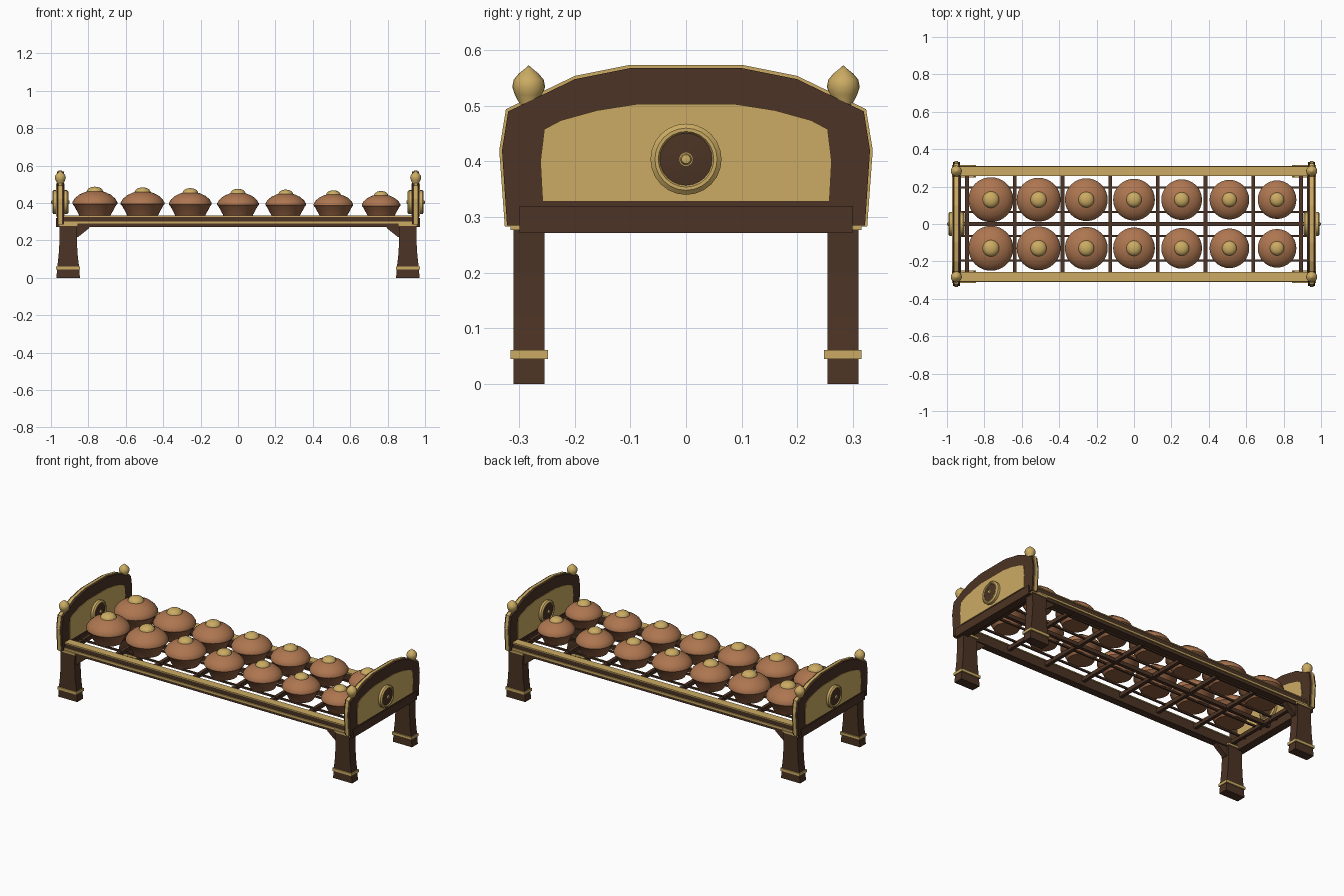
import bpy, bmesh, math
from mathutils import Matrix

if "Cube" in bpy.data.objects:
    bpy.data.objects.remove(bpy.data.objects["Cube"])

def mat(name, c):
    m = bpy.data.materials.new(name)
    m.diffuse_color = (*c, 1)
    m.use_nodes = True
    m.node_tree.nodes["Principled BSDF"].inputs["Base Color"].default_value = m.diffuse_color
    return m

WOOD = mat("dark wood", (0.072, 0.034, 0.018))
GOLD = mat("gold", (0.60, 0.41, 0.125))
COPPER = mat("copper", (0.42, 0.18, 0.08))
BRONZE = mat("dark bronze", (0.27, 0.11, 0.05))

def finish(bm, name, mats, smooth=False):
    bmesh.ops.recalc_face_normals(bm, faces=bm.faces)
    me = bpy.data.meshes.new(name)
    bm.to_mesh(me)
    bm.free()
    for m in mats:
        me.materials.append(m)
    ob = bpy.data.objects.new(name, me)
    bpy.context.collection.objects.link(ob)
    if smooth:
        bpy.ops.object.select_all(action='DESELECT')
        ob.select_set(True)
        bpy.context.view_layer.objects.active = ob
        bpy.ops.object.shade_smooth_by_angle(angle=math.radians(35))
    return ob

def box(name, x, y, z, m):
    bm = bmesh.new()
    bmesh.ops.create_cube(bm, size=1)
    for v in bm.verts:
        v.co = [(a + b) / 2 + c * (b - a) for (a, b), c in zip((x, y, z), v.co)]
    return finish(bm, name, [m])

def extrude(name, pts, axis, lo, hi, m):
    """Prism: pts are (y,z) for axis x, (x,z) for axis y."""
    bm = bmesh.new()
    put = (lambda p, d: (d, *p)) if axis == 'x' else (lambda p, d: (p[0], d, p[1]))
    a = [bm.verts.new(put(p, lo)) for p in pts]
    b = [bm.verts.new(put(p, hi)) for p in pts]
    bm.faces.new(a)
    bm.faces.new(b[::-1])
    n = len(pts)
    for i in range(n):
        bm.faces.new((a[i], a[(i + 1) % n], b[(i + 1) % n], b[i]))
    return finish(bm, name, [m])

def lathe(name, prof, loc, mats, bands=None, n=32, rot=None):
    """Revolve (r,z) points; bands gives the material slot of each segment."""
    bm = bmesh.new()
    rings = []
    for r, z in prof:
        if r == 0:
            rings.append([bm.verts.new((0, 0, z))] * n)
        else:
            rings.append([bm.verts.new((r * math.cos(2 * math.pi * i / n),
                                        r * math.sin(2 * math.pi * i / n), z)) for i in range(n)])
    for k, (p, q) in enumerate(zip(rings, rings[1:])):
        for i in range(n):
            j = (i + 1) % n
            f = bm.faces.new(list(dict.fromkeys((p[i], p[j], q[j], q[i]))))
            f.material_index = bands[k] if bands else 0
    if rot:
        bm.transform(rot)
    bm.transform(Matrix.Translation(loc))
    return finish(bm, name, mats, True)

def mirrored(half):
    """Close a right-hand half outline (bottom to top) across y = 0."""
    return half + [(-y, z) for y, z in reversed(half)]

PANEL = [(0.322, 0.285), (0.331, 0.42), (0.32, 0.49), (0.2, 0.548), (0.1, 0.568)]
RIM = [(0.326, 0.283), (0.336, 0.42), (0.324, 0.494), (0.2, 0.554), (0.1, 0.574)]
INSET = [(0.258, 0.328), (0.262, 0.40), (0.255, 0.458), (0.225, 0.474),
         (0.16, 0.492), (0.09, 0.503)]

# End boards with rim, inlay, roundels, finials and beam
for s, side in ((-1, "left"), (1, "right")):
    c = s * 0.95
    extrude(side + "_end_board", mirrored(PANEL), 'x', c - 0.019, c + 0.019, WOOD)
    extrude(side + "_end_rim", mirrored(RIM), 'x', c - 0.009, c + 0.009, GOLD)
    extrude(side + "_end_inlay", mirrored(INSET), 'x', c - 0.022, c + 0.022, GOLD)
    box(side + "_end_beam", (c - 0.024, c + 0.024), (-0.30, 0.30), (0.271, 0.32), WOOD)
    for d, face in ((-1, "inner"), (1, "outer")):
        rot = Matrix.Rotation(math.radians(90 * s * d), 4, 'Y')
        lathe(f"{side}_{face}_roundel",
              [(0.064, 0.015), (0.064, 0.036), (0.056, 0.043), (0.05, 0.043), (0.047, 0.038),
               (0.012, 0.042), (0.010, 0.042), (0.008, 0.048), (0, 0.05)],
              (c, 0, 0.404), [GOLD, WOOD], [0, 0, 0, 0, 1, 0, 0, 0], 24, rot)
    for t, end in ((-1, "front"), (1, "back")):
        lathe(f"{side}_{end}_finial",
              [(0, 0.495), (0.016, 0.495), (0.017, 0.505), (0.025, 0.52), (0.0295, 0.534),
               (0.027, 0.547), (0.018, 0.558), (0.008, 0.566), (0, 0.573)],
              (c, t * 0.283, 0), [GOLD], n=20)
        # Flared leg with foot band, collar and bracket
        half = [(0.063, 0), (0.058, 0.06), (0.051, 0.12), (0.046, 0.2), (0.047, 0.285)]
        lx = s * 0.908
        extrude(f"{side}_{end}_leg", [(lx + a, z) for a, z in mirrored(half)], 'y',
                t * 0.255, t * 0.31, WOOD)
        for part, w, z in (("foot_band", 0.064, (0.045, 0.061)), ("leg_collar", 0.052, (0.277, 0.289))):
            box(f"{side}_{end}_{part}", (lx - w, lx + w), sorted((t * 0.248, t * 0.316)), z, GOLD)
        extrude(f"{side}_{end}_bracket", [(s * 0.87, 0.275), (s * 0.79, 0.275), (s * 0.80, 0.262),
                (s * 0.855, 0.218), (s * 0.87, 0.215)], 'y', t * 0.267, t * 0.298, WOOD)

# Long rails with gold cap and moulding
for t, end in ((-1, "front"), (1, "back")):
    box(end + "_rail", (-0.94, 0.94), sorted((t * 0.26, t * 0.304)), (0.272, 0.326), WOOD)
    box(end + "_rail_cap", (-0.94, 0.94), sorted((t * 0.257, t * 0.307)), (0.326, 0.332), GOLD)
    box(end + "_rail_moulding", (-0.94, 0.94), sorted((t * 0.30, t * 0.31)), (0.289, 0.301), GOLD)

# Supporting lattice
box("centre_bar", (-0.93, 0.93), (-0.01, 0.01), (0.295, 0.318), WOOD)
for i in range(8):
    x = -0.8925 + 0.255 * i
    box(f"cross_bar_{i + 1}", (x - 0.01, x + 0.01), (-0.262, 0.262), (0.295, 0.318), WOOD)
for y in (-0.195, -0.065, 0.065, 0.195):
    box("support_cord", (-0.93, 0.93), (y - 0.005, y + 0.005), (0.311, 0.321), WOOD)

# Two rows of kettle gongs, shrinking to the right
GONG = [(0, 0), (0.078, 0), (0.088, 0.022), (0.112, 0.066), (0.12, 0.075), (0.12, 0.084),
        (0.108, 0.104), (0.085, 0.124), (0.055, 0.138), (0.044, 0.141), (0.042, 0.147),
        (0.036, 0.156), (0.024, 0.163), (0.012, 0.166), (0, 0.167)]
for i in range(7):
    k = 1 - 0.0235 * i
    for y, row in ((-0.13, "front"), (0.13, "back")):
        lathe(f"{row}_gong_{i + 1}", [(r * k, z * k) for r, z in GONG],
              (-0.765 + 0.255 * i, y, 0.32), [COPPER, BRONZE, GOLD],
              [1] * 4 + [0] * 5 + [2] * 5)
